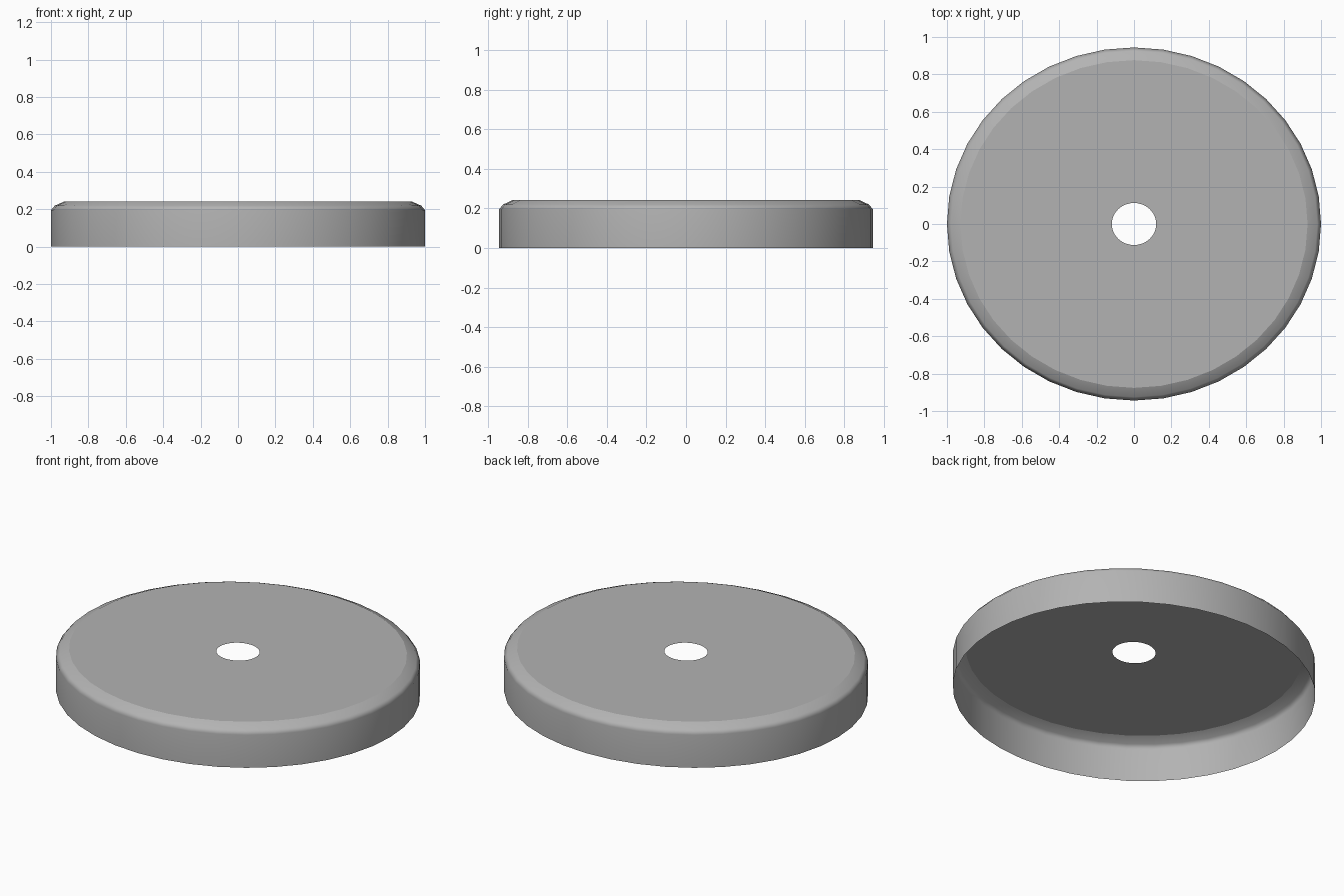
import bpy, bmesh, math

if "Cube" in bpy.data.objects:
    bpy.data.objects.remove(bpy.data.objects["Cube"])

SIDES = 40
Y_SCALE = 0.944
# Profile from open bottom rim, over the rounded shoulder, to the centre hole
PROFILE = [(1.0, 0.0), (1.0, 0.195), (0.98, 0.219), (0.928, 0.242), (0.119, 0.242)]

# Open-bottomed thin lid shell
bm = bmesh.new()
rings = []
for r, z in PROFILE:
    rings.append([bm.verts.new((r * math.cos(2 * math.pi * i / SIDES),
                                r * Y_SCALE * math.sin(2 * math.pi * i / SIDES), z))
                  for i in range(SIDES)])
for k, (low, high) in enumerate(zip(rings, rings[1:])):
    is_top = k == len(PROFILE) - 2
    for i in range(SIDES):
        j = (i + 1) % SIDES
        face = bm.faces.new((low[i], low[j], high[j], high[i]))
        face.smooth = not is_top

# Crisp edge around the flat top
for i in range(SIDES):
    edge = bm.edges.get((rings[3][i], rings[3][(i + 1) % SIDES]))
    edge.smooth = False

mesh = bpy.data.meshes.new("lid_shell")
bm.to_mesh(mesh)
bm.free()
lid = bpy.data.objects.new("lid_shell", mesh)
bpy.context.collection.objects.link(lid)

# Keep the upright wall evenly shaded below the shoulder
weighted = lid.modifiers.new("wall_shading", 'WEIGHTED_NORMAL')
weighted.keep_sharp = True

# Darker grey finish
finish = bpy.data.materials.new("dark_grey")
finish.diffuse_color = (0.45, 0.45, 0.45, 1.0)
finish.use_nodes = True
finish.node_tree.nodes["Principled BSDF"].inputs["Base Color"].default_value = finish.diffuse_color
mesh.materials.append(finish)
